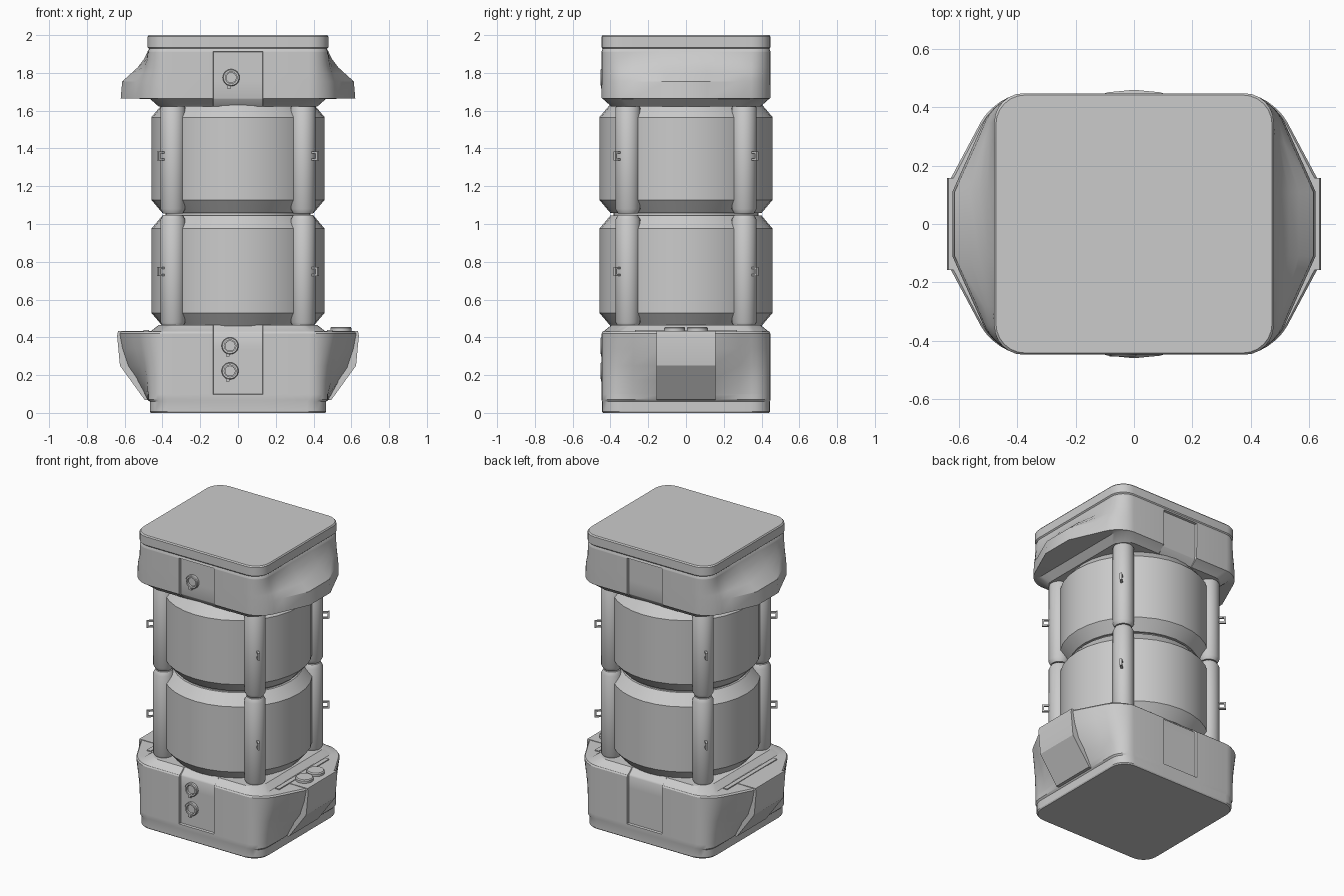
import bpy, bmesh, math
from mathutils import Matrix, Vector

if "Cube" in bpy.data.objects:
    bpy.data.objects.remove(bpy.data.objects["Cube"])


def finish(name, bm, angle=30):
    bmesh.ops.recalc_face_normals(bm, faces=bm.faces)
    me = bpy.data.meshes.new(name)
    bm.to_mesh(me)
    bm.free()
    ob = bpy.data.objects.new(name, me)
    bpy.context.collection.objects.link(ob)
    bpy.ops.object.select_all(action='DESELECT')
    ob.select_set(True)
    bpy.context.view_layer.objects.active = ob
    bpy.ops.object.shade_smooth_by_angle(angle=math.radians(angle))
    return ob


def skin(name, rings, closed=False, matrix=None):
    """Join rings of equal length with quads; cap the ends or close the loop."""
    bm = bmesh.new()
    vs = [[bm.verts.new(p) for p in ring] for ring in rings]
    n = len(vs[0])
    pairs = list(zip(vs, vs[1:])) + ([(vs[-1], vs[0])] if closed else [])
    for a, b in pairs:
        for i in range(n):
            j = (i + 1) % n
            bm.faces.new((a[i], a[j], b[j], b[i]))
    if not closed:
        bm.faces.new(vs[0])
        bm.faces.new(vs[-1])
    if matrix:
        bm.transform(matrix)
    return finish(name, bm)


def lathe(name, profile, segs=32, closed=False, matrix=None):
    ang = [2 * math.pi * i / segs for i in range(segs)]
    rings = [[(r * math.cos(a), r * math.sin(a), z) for a in ang] for r, z in profile]
    return skin(name, rings, closed, matrix)


def box(name, lo, hi, matrix=None):
    rings = [[(lo[0], lo[1], z), (hi[0], lo[1], z), (hi[0], hi[1], z), (lo[0], hi[1], z)]
             for z in (lo[2], hi[2])]
    return skin(name, rings, matrix=matrix)


def section(z, hx, hy, w=0, d=0, p=1.0, yw=0.14, r=0.1):
    """Rounded rectangle with side wings (w, falloff p) and front/back recess d."""
    q = [(hx, yw), (hx, 0.28)]
    for i in range(7):
        a = math.pi / 2 * i / 6
        q.append((hx - r + r * math.cos(a), hy - r + r * math.sin(a)))
    q = [(x + w * min(1, max(0, (0.44 - y) / (0.44 - yw))) ** p, y) for x, y in q]
    q += [(0.132, hy), (0.129, hy - d)]
    half = q + [(-x, y) for x, y in reversed(q)]
    full = half + [(-x, -y) for x, y in half]
    return [(x, y, z) for x, y in full]


# Base housing with flared sides
skin("base_housing", [
    section(0, 0.462, 0.440), section(0.008, 0.467, 0.445), section(0.06, 0.467, 0.445),
    section(0.07, 0.475, 0.447, 0.005), section(0.098, 0.475, 0.447, 0.02, 0, 2),
    section(0.101, 0.475, 0.447, 0.022, 0.015, 2), section(0.17, 0.475, 0.447, 0.06, 0.015, 1.9),
    section(0.25, 0.475, 0.447, 0.115, 0.015, 1.6), section(0.34, 0.475, 0.447, 0.145, 0.015, 1.2),
    section(0.42, 0.475, 0.447, 0.16, 0.015), section(0.43, 0.469, 0.441, 0.157, 0.014),
    section(0.432, 0.462, 0.436, 0, 0.012), section(0.465, 0.42, 0.395, 0, 0.005)])

# Head housing with flared sides and cap slab
skin("head_housing", [
    section(1.622, 0.42, 0.395), section(1.662, 0.465, 0.44, 0, 0.01, yw=0.11),
    section(1.665, 0.473, 0.446, 0.148, 0.015, yw=0.11),
    section(1.755, 0.475, 0.447, 0.138, 0.015, 1.1, yw=0.11),
    section(1.80, 0.475, 0.447, 0.088, 0.015, 1.15, yw=0.11),
    section(1.83, 0.475, 0.447, 0.055, 0.015, 1.2, yw=0.11),
    section(1.87, 0.475, 0.447, 0.025, 0.015, 1.2, yw=0.11),
    section(1.91, 0.475, 0.447, 0.005, 0.015, yw=0.11),
    section(1.913, 0.475, 0.447, 0.004), section(1.928, 0.47, 0.442),
    section(1.935, 0.478, 0.447), section(1.992, 0.478, 0.447), section(2.0, 0.472, 0.441)])

# Side clamps and shelf strips on the base wings
clamp = [(0.46, 0.065), (0.495, 0.07), (0.625, 0.25), (0.64, 0.41), (0.635, 0.434), (0.46, 0.434)]
for s, side in ((1, "right"), (-1, "left")):
    skin(f"side_clamp_{side}", [[(s * x, y, z) for x, z in clamp] for y in (-0.157, 0.157)])
    x0, x1 = sorted((s * 0.47, s * 0.5))
    box(f"shelf_strip_{side}", (x0, -0.27, 0.42), (x1, 0.27, 0.438))

# Two buttons on the right wing
for y in (-0.06, 0.06):
    lathe("button", [(0.056, 0.42), (0.056, 0.449), (0.05, 0.456)], 24,
          matrix=Matrix.Translation((0.545, y, 0)))

# Stacked drums and the collar between them
for name, z0, z1 in (("lower_drum", 0.46, 1.045), ("upper_drum", 1.058, 1.635)):
    lathe(name, [(0.40, z0), (0.459, z0 + 0.07), (0.459, z1 - 0.07), (0.40, z1)])
lathe("collar", [(0.385, 1.03), (0.385, 1.07)])

# Corner posts with small square loops facing outwards
for sx in (1, -1):
    for sy in (1, -1):
        cx, cy = sx * 0.345, sy * 0.308
        turn = Matrix.Rotation(math.atan2(cy, cx), 4, 'Z')
        for z0, z1 in ((0.455, 1.048), (1.055, 1.64)):
            lathe("corner_post", [(0.052, z0), (0.066, z0 + 0.025), (0.066, z1 - 0.025), (0.052, z1)],
                  24, matrix=Matrix.Translation((cx, cy, 0)))
        for z in (0.748, 1.36):
            m = Matrix.Translation((cx, cy, z)) @ turn
            rings = []
            for x, h in ((0.06, 0.026), (0.102, 0.022)):
                rings.append((x, h))
            t = 0.007
            box("post_loop_outer", (0.095, -t, -0.024), (0.107, t, 0.024), m)
            for k in (-1, 1):
                zz = sorted((k * 0.024, k * 0.014))
                box("post_loop_arm", (0.055, -t, zz[0]), (0.1, t, zz[1]), m)

# Round ports on the front panels
for x, z in ((-0.042, 0.355), (-0.042, 0.222), (-0.036, 1.775)):
    m = Matrix.Translation((x, -0.43, z)) @ Matrix.Rotation(math.pi / 2, 4, 'X')
    lathe("port_ring", [(0.031, 0), (0.045, 0), (0.045, 0.018), (0.041, 0.023), (0.031, 0.023)],
          24, True, m)
    lathe("port_core", [(0.028, 0), (0.028, 0.012)], 24, False, m)
    box("port_tab", (x - 0.022, -0.449, z - 0.057), (x - 0.002, -0.428, z - 0.038))
